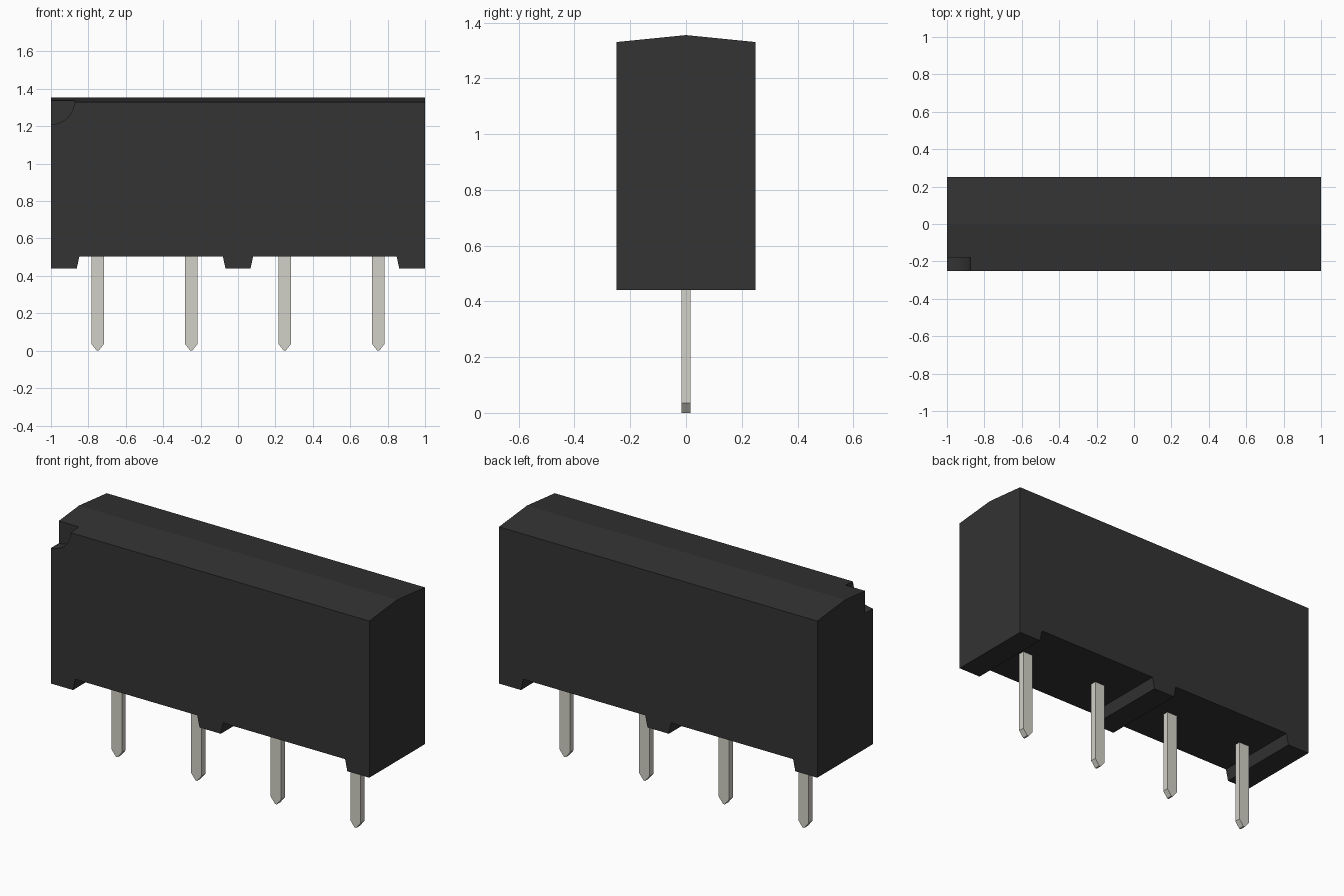
import bpy, bmesh, math

cube = bpy.data.objects.get("Cube")
if cube:
    bpy.data.objects.remove(cube, do_unlink=True)


def material(name, rgb):
    mat = bpy.data.materials.new(name)
    mat.use_nodes = True
    colour = (*rgb, 1)
    mat.diffuse_color = colour
    mat.node_tree.nodes["Principled BSDF"].inputs["Base Color"].default_value = colour
    return mat


def extrude_profile(name, profile, depth, mat, x=0, ridge=0):
    """Extrude an x-z outline along y; optionally lift the top centre line."""
    bm = bmesh.new()
    face = bm.faces.new([bm.verts.new((px, -depth / 2, pz)) for px, pz in profile])
    side = bmesh.ops.extrude_face_region(bm, geom=[face])
    moved = [v for v in side["geom"] if isinstance(v, bmesh.types.BMVert)]
    bmesh.ops.translate(bm, verts=moved, vec=(0, depth, 0))
    if ridge:
        top = max(pz for _, pz in profile)
        bmesh.ops.bisect_plane(bm, geom=bm.verts[:] + bm.edges[:] + bm.faces[:],
                               plane_co=(0, 0, 0), plane_no=(0, 1, 0))
        for v in bm.verts:
            if abs(v.co.y) < 1e-4 and v.co.z > top - 1e-4:
                v.co.z += ridge
    bmesh.ops.recalc_face_normals(bm, faces=bm.faces)
    mesh = bpy.data.meshes.new(name)
    bm.to_mesh(mesh)
    bm.free()
    mesh.materials.append(mat)
    obj = bpy.data.objects.new(name, mesh)
    obj.location.x = x
    bpy.context.collection.objects.link(obj)
    return obj


black = material("black plastic", (0.033, 0.033, 0.033))
metal = material("pin metal", (0.645, 0.638, 0.572))

# Housing with three standoff feet and a shallow ridged top
foot, floor, eave = 0.44, 0.505, 1.33
half = [(0.067, foot), (0.081, floor), (0.848, floor), (0.862, foot), (1, foot), (1, eave)]
outline = half + [(-x, z) for x, z in reversed(half)]
housing = extrude_profile("housing", outline, 0.5, black, ridge=0.025)

# Quarter-round orientation notch in the front upper corner
bpy.ops.mesh.primitive_cylinder_add(vertices=48, radius=0.125, depth=0.2,
                                    location=(-1, -0.28, 1.335),
                                    rotation=(math.pi / 2, 0, 0))
cutter = bpy.context.object
cutter.name = "notch_cutter"
cutter.hide_render = True
cutter.data.materials.append(black)
cut = housing.modifiers.new("corner notch", "BOOLEAN")
cut.operation = "DIFFERENCE"
cut.solver = "EXACT"
cut.object = cutter
bpy.ops.object.select_all(action="DESELECT")
bpy.context.view_layer.objects.active = housing
housing.select_set(True)
bpy.ops.object.modifier_apply(modifier=cut.name)
bpy.data.objects.remove(cutter, do_unlink=True)
bpy.ops.object.shade_smooth_by_angle(angle=math.radians(9))
for poly in housing.data.polygons:
    if abs(poly.normal.y) > 0.05:
        poly.use_smooth = False

# Row of four flat pins with wedge tips
w = 0.0325
pin = [(-w, 0.035), (-0.005, 0), (0.005, 0), (w, 0.035), (w, 0.52), (-w, 0.52)]
for i in range(4):
    extrude_profile(f"pin_{i + 1}", pin, 0.034, metal, x=-0.75 + 0.5 * i)
